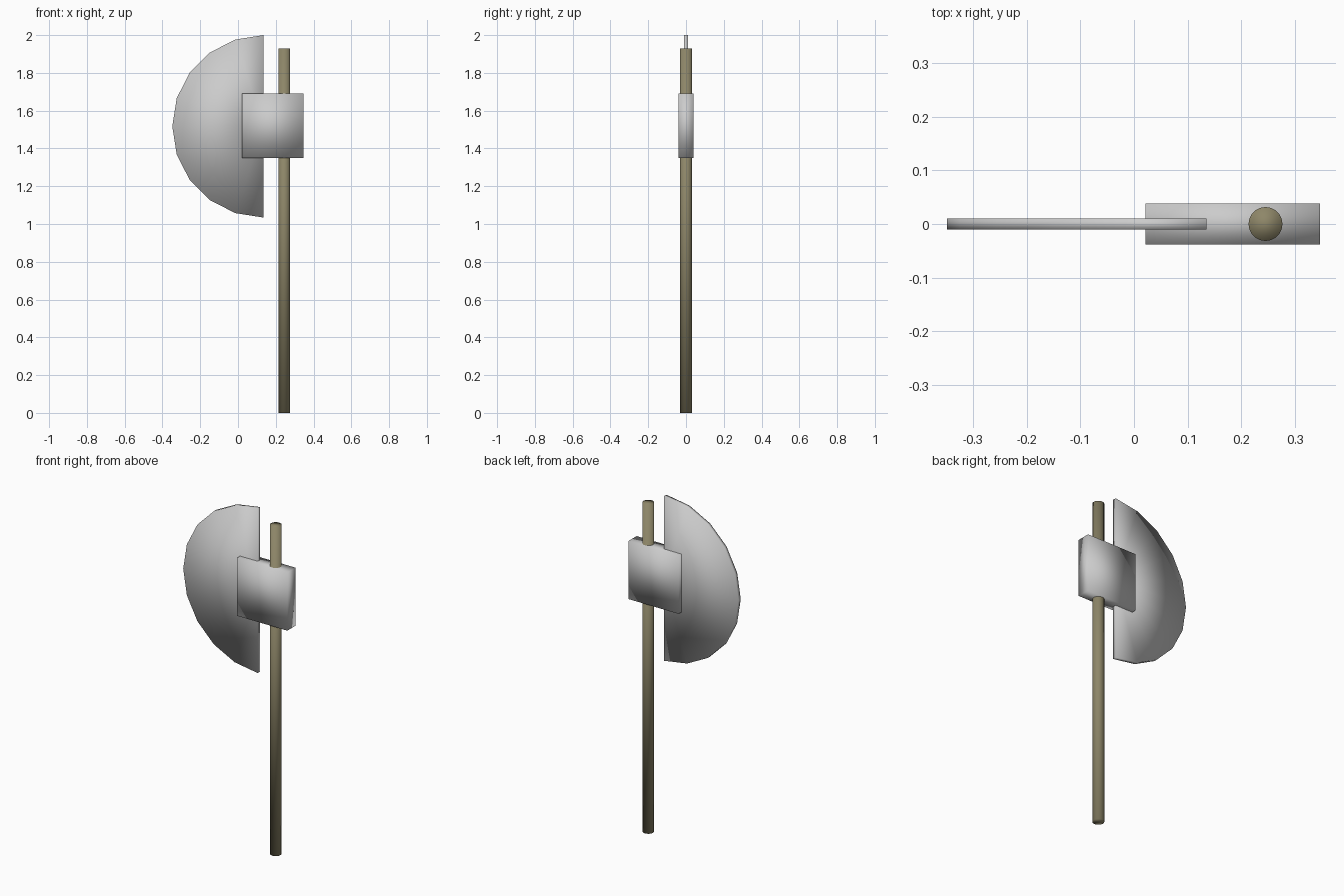
import bpy, bmesh, math
from mathutils import Matrix

if "Cube" in bpy.data.objects:
    bpy.data.objects.remove(bpy.data.objects["Cube"])


def finish(name, bm, color=None):
    bmesh.ops.recalc_face_normals(bm, faces=bm.faces)
    for f in bm.faces:
        f.smooth = True
    mesh = bpy.data.meshes.new(name)
    bm.to_mesh(mesh)
    bm.free()
    obj = bpy.data.objects.new(name, mesh)
    bpy.context.collection.objects.link(obj)
    if color:
        mat = bpy.data.materials.new(name + "_wood")
        mat.diffuse_color = color
        mat.use_nodes = True
        mat.node_tree.nodes["Principled BSDF"].inputs["Base Color"].default_value = mat.diffuse_color
        mesh.materials.append(mat)
    return obj


# Wooden pole
bm = bmesh.new()
bmesh.ops.create_cone(bm, cap_ends=True, segments=32, radius1=0.0315, radius2=0.0315,
                      depth=1.93, matrix=Matrix.Translation((0.245, 0, 0.965)))
finish("handle", bm, (0.27, 0.24, 0.14, 1))

# Socket block around the pole
bm = bmesh.new()
bmesh.ops.create_cube(bm, size=1, matrix=Matrix.Translation((0.184, 0, 1.52))
                      @ Matrix.Diagonal((0.326, 0.077, 0.34, 1)))
finish("axe_head_block", bm)

# Half-disc blade: half of a 20-sided disc, fanned from its centre
CX, CZ, R, HALF = 0.135, 1.517, 0.483, 0.0107
bm = bmesh.new()
rims, hubs = [], []
for y in (-HALF, HALF):
    hubs.append(bm.verts.new((CX, y, CZ)))
    rims.append([bm.verts.new((CX - R * math.sin(math.radians(18 * i)), y,
                               CZ + R * math.cos(math.radians(18 * i)))) for i in range(11)])
for hub, rim in zip(hubs, rims):
    for a, b in zip(rim, rim[1:]):
        bm.faces.new((hub, a, b))
outline_a = rims[0] + [hubs[0]]
outline_b = rims[1] + [hubs[1]]
for i in range(12):
    j = (i + 1) % 12
    bm.faces.new((outline_a[i], outline_a[j], outline_b[j], outline_b[i]))
finish("blade", bm)
